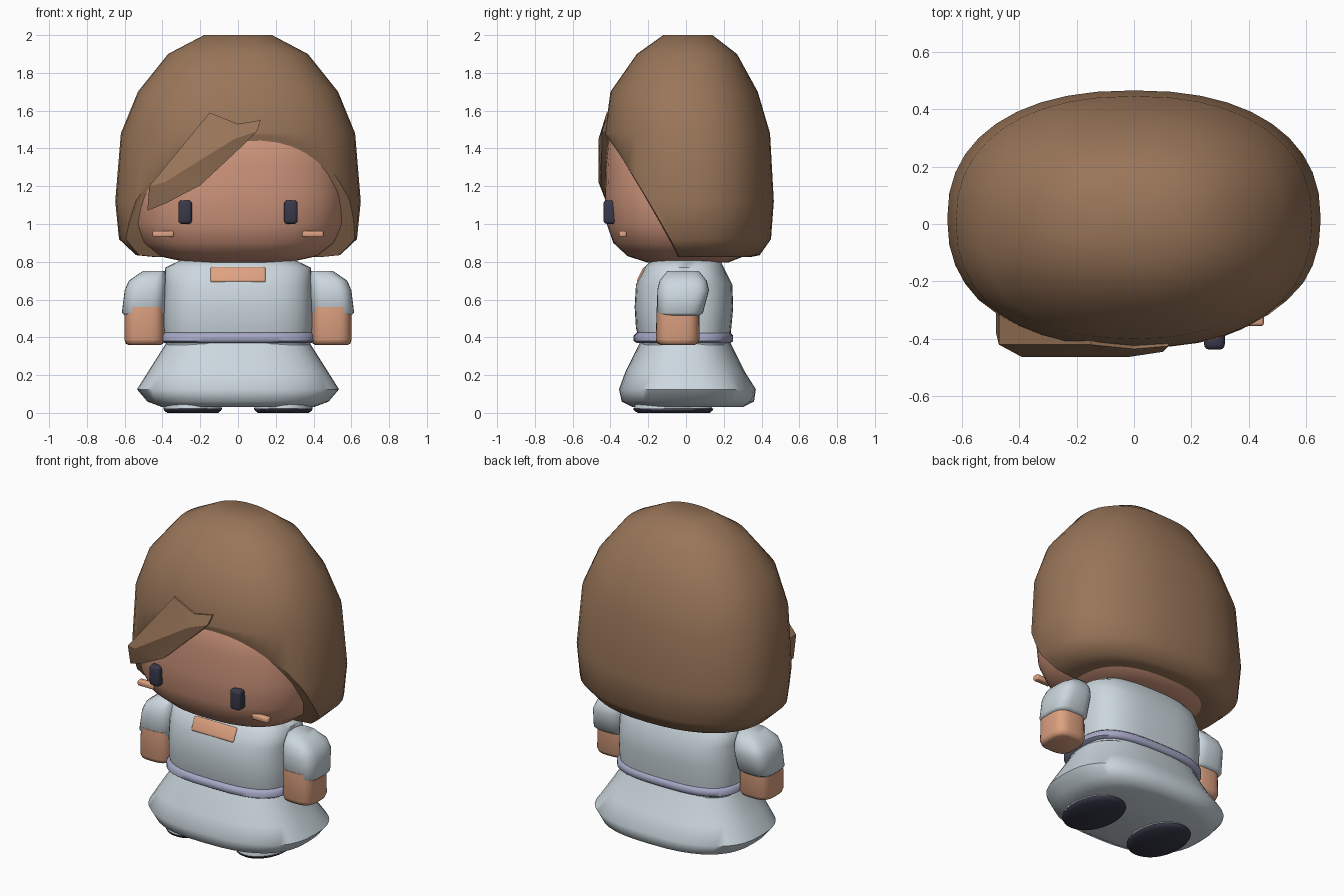
import bpy, bmesh, math
from mathutils import Matrix, Vector

if "Cube" in bpy.data.objects:
    bpy.data.objects.remove(bpy.data.objects["Cube"])


def material(name, r, g, b):
    m = bpy.data.materials.new(name)
    m.use_nodes = True
    m.diffuse_color = (r, g, b, 1)
    m.node_tree.nodes["Principled BSDF"].inputs["Base Color"].default_value = (r, g, b, 1)
    return m


BROWN = material("hair brown", 0.32, 0.18, 0.10)
FACE = material("face skin", 0.62, 0.30, 0.20)
SKIN = material("warm skin", 0.73, 0.36, 0.22)
DRESS = material("pale blue cloth", 0.60, 0.68, 0.73)
BELT = material("lavender", 0.38, 0.39, 0.56)
DARK = material("dark navy", 0.04, 0.04, 0.07)


def finish(bm, name, mat, angle=45):
    bmesh.ops.recalc_face_normals(bm, faces=bm.faces)
    me = bpy.data.meshes.new(name)
    bm.to_mesh(me)
    bm.free()
    me.materials.append(mat)
    ob = bpy.data.objects.new(name, me)
    bpy.context.collection.objects.link(ob)
    bpy.ops.object.select_all(action="DESELECT")
    ob.select_set(True)
    bpy.context.view_layer.objects.active = ob
    bpy.ops.object.shade_smooth_by_angle(angle=math.radians(angle))
    return ob


def loft(rings, power=2.0, cx=0.0, segments=40):
    """Closed solid through superellipse rings: (z, half width, front y, back y, x shift)."""
    bm = bmesh.new()
    loops = []
    for z, rx, front, back, *shift in rings:
        x0 = cx + (shift[0] if shift else 0)
        loop = []
        for i in range(segments):
            a = math.tau * i / segments
            c, s = math.cos(a), math.sin(a)
            x = math.copysign(abs(c) ** (2 / power), c) * rx
            y = math.copysign(abs(s) ** (2 / power), s) * (back - front) / 2
            loop.append(bm.verts.new((x0 + x, y + (front + back) / 2, z)))
        loops.append(loop)
    for low, high in zip(loops, loops[1:]):
        for i in range(segments):
            j = (i + 1) % segments
            bm.faces.new((low[i], low[j], high[j], high[i]))
    bm.faces.new(loops[0])
    bm.faces.new(loops[-1])
    return bm


def rounded_box(name, mat, centre, size, radius, tilt=0.0):
    bm = bmesh.new()
    bmesh.ops.create_cube(bm, size=1)
    bmesh.ops.scale(bm, vec=size, verts=bm.verts)
    bmesh.ops.bevel(bm, geom=bm.edges[:], offset=radius, segments=3, profile=0.5, affect="EDGES")
    bmesh.ops.transform(bm, matrix=Matrix.Translation(centre) @ Matrix.Rotation(tilt, 4, "X"),
                        verts=bm.verts)
    return finish(bm, name, mat)


# Hair: rounded bob, sliced by a slanted plane to open it for the face
hair = loft([(0.825, 0.44, -0.30, 0.34), (0.835, 0.54, -0.36, 0.39), (0.92, 0.63, -0.41, 0.45),
             (1.12, 0.65, -0.43, 0.465), (1.48, 0.62, -0.43, 0.445), (1.70, 0.53, -0.40, 0.38),
             (1.90, 0.37, -0.26, 0.27), (2.0, 0.18, -0.12, 0.14)], 2.3)
cut = bmesh.ops.bisect_plane(hair, geom=hair.verts[:] + hair.edges[:] + hair.faces[:],
                             plane_co=(0, -0.42, 1.45), plane_no=Vector((-0.1, 1.76, 1)).normalized(),
                             clear_inner=True)
rim = [e for e in cut["geom_cut"] if isinstance(e, bmesh.types.BMEdge)]
bmesh.ops.contextual_create(hair, geom=rim)
finish(hair, "hair", BROWN)

# Swept fringe: faceted lock with a raised ridge, running back into the hair
outline = [(-0.48, -0.38, 1.07), (-0.47, -0.42, 1.20), (-0.15, -0.42, 1.59), (0.0, -0.435, 1.53),
           (0.12, -0.425, 1.55), (0.10, -0.445, 1.49), (0.03, -0.445, 1.42), (-0.20, -0.45, 1.205),
           (-0.38, -0.42, 1.11)]
bm = bmesh.new()
front = [bm.verts.new(p) for p in outline]
back = [bm.verts.new((x, -0.2, z)) for x, y, z in outline]
ridge = [bm.verts.new(p) for p in ((-0.39, -0.463, 1.22), (-0.02, -0.463, 1.45))]
for i in range(len(front)):
    j = (i + 1) % len(front)
    bm.faces.new((front[i], front[j], back[j], back[i]))
    near = [ridge[0 if k in (0, 1, 8) else 1] for k in (i, j)]
    bm.faces.new((front[i], front[j], near[1], near[0]) if near[0] != near[1]
                 else (front[i], front[j], near[0]))
bm.faces.new(back)
finish(bm, "fringe", BROWN, 25)

# Head
finish(loft([(0.795, 0.26, -0.20, 0.22), (0.83, 0.42, -0.31, 0.31), (0.90, 0.51, -0.385, 0.36),
             (1.0, 0.56, -0.42, 0.38), (1.15, 0.575, -0.43, 0.39), (1.32, 0.56, -0.425, 0.38),
             (1.46, 0.53, -0.41, 0.36), (1.58, 0.40, -0.33, 0.30)], 2.5), "head", FACE, 60)

# Dress: bodice and flared skirt
finish(loft([(0.36, 0.38, -0.24, 0.23), (0.45, 0.395, -0.265, 0.24), (0.56, 0.395, -0.272, 0.25),
             (0.68, 0.39, -0.265, 0.245), (0.77, 0.385, -0.22, 0.20), (0.81, 0.30, -0.18, 0.18)],
            3), "bodice", DRESS, 60)
finish(loft([(0.03, 0.40, -0.28, 0.30), (0.06, 0.48, -0.34, 0.36), (0.125, 0.535, -0.355, 0.37),
             (0.22, 0.475, -0.32, 0.31), (0.37, 0.38, -0.245, 0.235), (0.40, 0.37, -0.23, 0.22)],
            2.6), "skirt", DRESS, 60)
finish(loft([(0.37, 0.39, -0.26, 0.235), (0.38, 0.408, -0.277, 0.25), (0.41, 0.408, -0.277, 0.25),
             (0.425, 0.39, -0.26, 0.235)], 3), "belt", BELT, 60)

# Neckline patch
rounded_box("neckline", SKIN, (0, -0.231, 0.73), (0.295, 0.026, 0.09), 0.012, -math.atan(0.5))

for side, word in ((1, "left"), (-1, "right")):
    # Arm: puffed sleeve and hand
    sleeve = [(0.515, 0.10, -0.14, 0.07, 0.50), (0.53, 0.115, -0.153, 0.09, 0.50),
              (0.65, 0.11, -0.152, 0.122, 0.49), (0.70, 0.10, -0.14, 0.11, 0.478),
              (0.75, 0.06, -0.10, 0.07, 0.445)]
    hand = [(0.36, 0.085, -0.13, 0.045, 0.495), (0.367, 0.10, -0.15, 0.06, 0.495),
            (0.39, 0.107, -0.16, 0.072, 0.495), (0.56, 0.105, -0.155, 0.07, 0.495)]
    for part, rings, mat in (("sleeve", sleeve, DRESS), ("hand", hand, SKIN)):
        finish(loft([r[:4] + (side * r[4],) for r in rings], 3.2, segments=32),
               word + "_" + part, mat, 60)
    # Shoe and sole
    finish(loft([(0.018, 0.155, -0.275, 0.14), (0.05, 0.15, -0.27, 0.13)], 2, side * 0.24),
           word + "_shoe", DRESS)
    finish(loft([(0.0, 0.135, -0.255, 0.125), (0.012, 0.15, -0.275, 0.14),
                 (0.022, 0.155, -0.28, 0.145)], 2, side * 0.24), word + "_sole", DARK)
    # Eye and cheek mark
    rounded_box(word + "_eye", DARK, (side * 0.28, -0.40, 1.063), (0.072, 0.074, 0.125), 0.018)
    rounded_box(word + "_cheek", SKIN, (side * 0.396, -0.335, 0.947), (0.112, 0.04, 0.034), 0.01)
